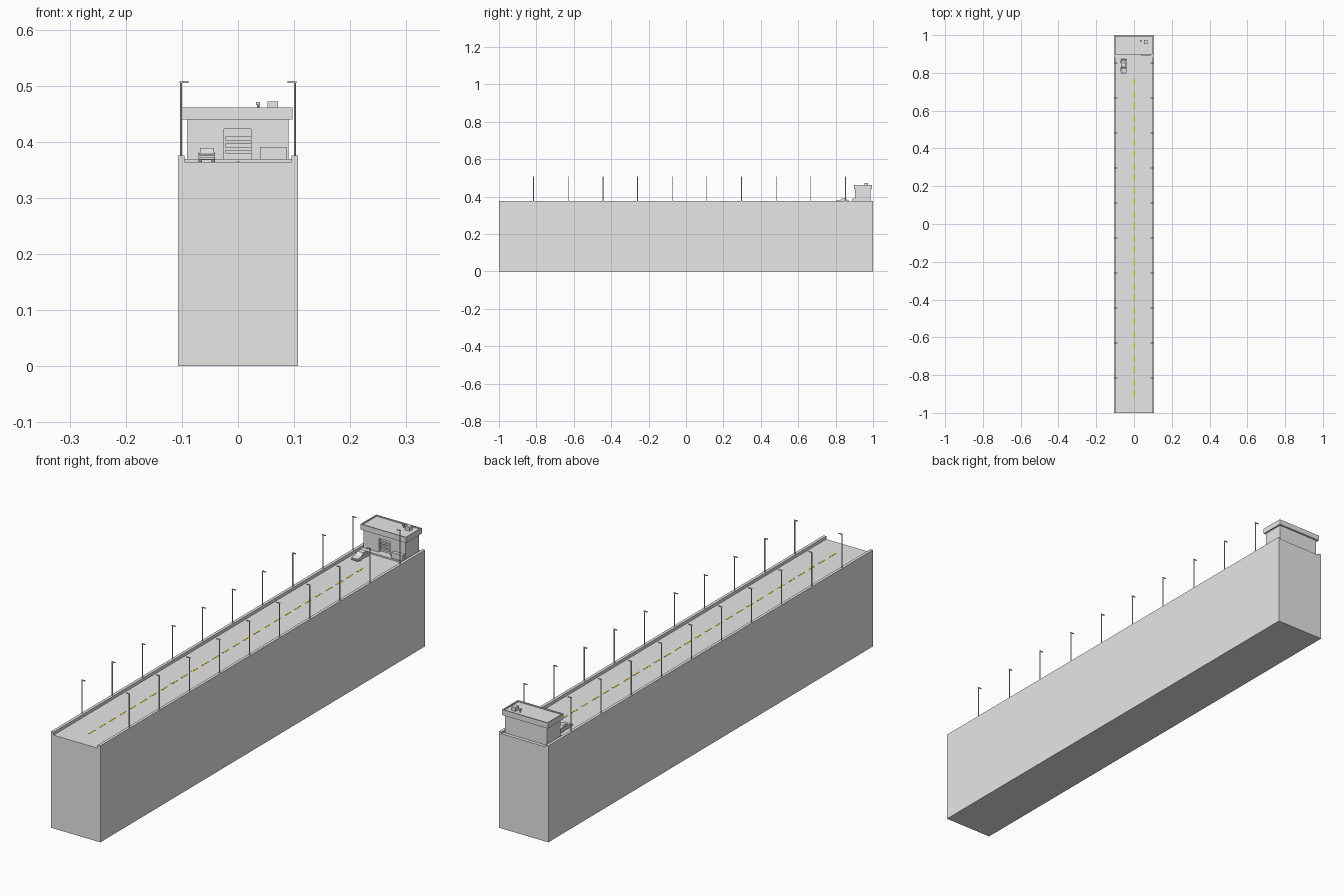
import bpy, bmesh, math

if "Cube" in bpy.data.objects:
    bpy.data.objects.remove(bpy.data.objects["Cube"])


def material(name, rgb):
    m = bpy.data.materials.new(name)
    m.diffuse_color = (*rgb, 1)
    m.use_nodes = True
    m.node_tree.nodes["Principled BSDF"].inputs["Base Color"].default_value = m.diffuse_color
    return m


GREY = material("light grey", (0.8, 0.8, 0.8))
YELLOW = material("road yellow", (0.9, 0.72, 0.01))


def finish(name, bm, mat=GREY):
    bmesh.ops.recalc_face_normals(bm, faces=bm.faces)
    me = bpy.data.meshes.new(name)
    bm.to_mesh(me)
    bm.free()
    me.materials.append(mat)
    ob = bpy.data.objects.new(name, me)
    bpy.context.collection.objects.link(ob)
    return ob


def add_box(bm, x0, x1, y0, y1, z0, z1):
    vs = bmesh.ops.create_cube(bm, size=1)["verts"]
    for v in vs:
        v.co.x = x1 if v.co.x > 0 else x0
        v.co.y = y1 if v.co.y > 0 else y0
        v.co.z = z1 if v.co.z > 0 else z0
    return vs


def boxes(name, *dims, mat=GREY):
    bm = bmesh.new()
    for d in dims:
        add_box(bm, *d)
    return finish(name, bm, mat)


def profile_x(name, pts, x0, x1):
    """Extrude a (y, z) outline along x."""
    bm = bmesh.new()
    f = bm.faces.new([bm.verts.new((x0, y, z)) for y, z in pts])
    ext = bmesh.ops.extrude_face_region(bm, geom=[f])["geom"]
    for v in ext:
        if isinstance(v, bmesh.types.BMVert):
            v.co.x = x1
    return finish(name, bm)


def cylinder(name, x, y, z, r, depth, sides=8, axis="Z"):
    bm = bmesh.new()
    bmesh.ops.create_cone(bm, cap_ends=True, segments=sides, radius1=r, radius2=r, depth=depth)
    ob = finish(name, bm)
    ob.location = (x, y, z)
    if axis == "X":
        ob.rotation_euler.y = math.pi / 2
    return ob


ROAD = 0.364

# Long block with the road on top, and raised kerbs
boxes("road_block", (-0.1065, 0.1065, -1, 1, 0, ROAD))
for side, s in (("left", -1), ("right", 1)):
    xs = sorted((s * 0.095, s * 0.1065))
    boxes("kerb_" + side, (*xs, -1, 1, ROAD, 0.376))

# Dashed centre line
boxes("centre_dashes", *[(-0.0025, 0.0025, y, y + 0.038, ROAD - 0.002, ROAD + 0.0008)
                         for y in (-0.92 + i * 0.0635 for i in range(27))], mat=YELLOW)

# Street lamps along both kerbs
for i in range(10):
    y = -0.815 + i * 0.1853
    for side, s in (("left", -1), ("right", 1)):
        cylinder(f"lamp_post_{side}_{i}", s * 0.1015, y, 0.441, 0.002, 0.132, 8)
        xs = sorted((s * 0.104, s * 0.088))
        boxes(f"lamp_arm_{side}_{i}", (*xs, y - 0.0018, y + 0.0018, 0.505, 0.508))

# Pavement under the building
boxes("pavement", (-0.095, 0.095, 0.885, 1, ROAD - 0.002, 0.369))

# Building walls with a doorway recess (two sides, lintel and rear part)
boxes("building_walls",
      (-0.091, -0.025, 0.903, 0.987, 0.368, 0.441),
      (0.023, 0.09, 0.903, 0.987, 0.368, 0.441),
      (-0.025, 0.023, 0.903, 0.987, 0.4225, 0.441),
      (-0.025, 0.023, 0.915, 0.987, 0.368, 0.4225))
boxes("door_slats", *[(-0.022, 0.023, 0.908, 0.916, z, z + 0.007)
                      for z in (0.3787, 0.390, 0.402)])

# Flat roof with a low rim
bm = bmesh.new()
add_box(bm, -0.1, 0.097, 0.897, 0.994, 0.4395, 0.461)
bm.faces.ensure_lookup_table()
top = max(bm.faces, key=lambda f: f.calc_center_median().z)
bmesh.ops.inset_region(bm, faces=[top], thickness=0.006)
for v in top.verts:
    v.co.z -= 0.0001
down = bmesh.ops.extrude_discrete_faces(bm, faces=[top])["faces"][0]
for v in down.verts:
    v.co.z -= 0.004
finish("roof", bm)

# Rooftop unit and vent pipe
boxes("rooftop_unit", (0.053, 0.071, 0.954, 0.974, 0.456, 0.472))
cylinder("vent_pipe", 0.036, 0.97, 0.461, 0.0025, 0.012)
boxes("vent_cap", (0.0325, 0.0395, 0.964, 0.974, 0.466, 0.4705))

# Low bin beside the door
boxes("bin", (0.039, 0.087, 0.889, 0.904, 0.368, 0.391))

# Parked car: body, cabin, bumper and wheels
profile_x("car_body", [(0.80, 0.3675), (0.80, 0.376), (0.803, 0.378), (0.822, 0.380),
                       (0.868, 0.3805), (0.873, 0.377), (0.873, 0.3675)], -0.070, -0.041)
profile_x("car_cabin", [(0.820, 0.379), (0.832, 0.389), (0.853, 0.389), (0.866, 0.379)],
          -0.068, -0.043)
boxes("car_bumper", (-0.069, -0.042, 0.797, 0.802, 0.3685, 0.372))
for y in (0.814, 0.859):
    for x in (-0.0672, -0.0438):
        cylinder("car_wheel", x, y, 0.3692, 0.0052, 0.006, 12, "X")
